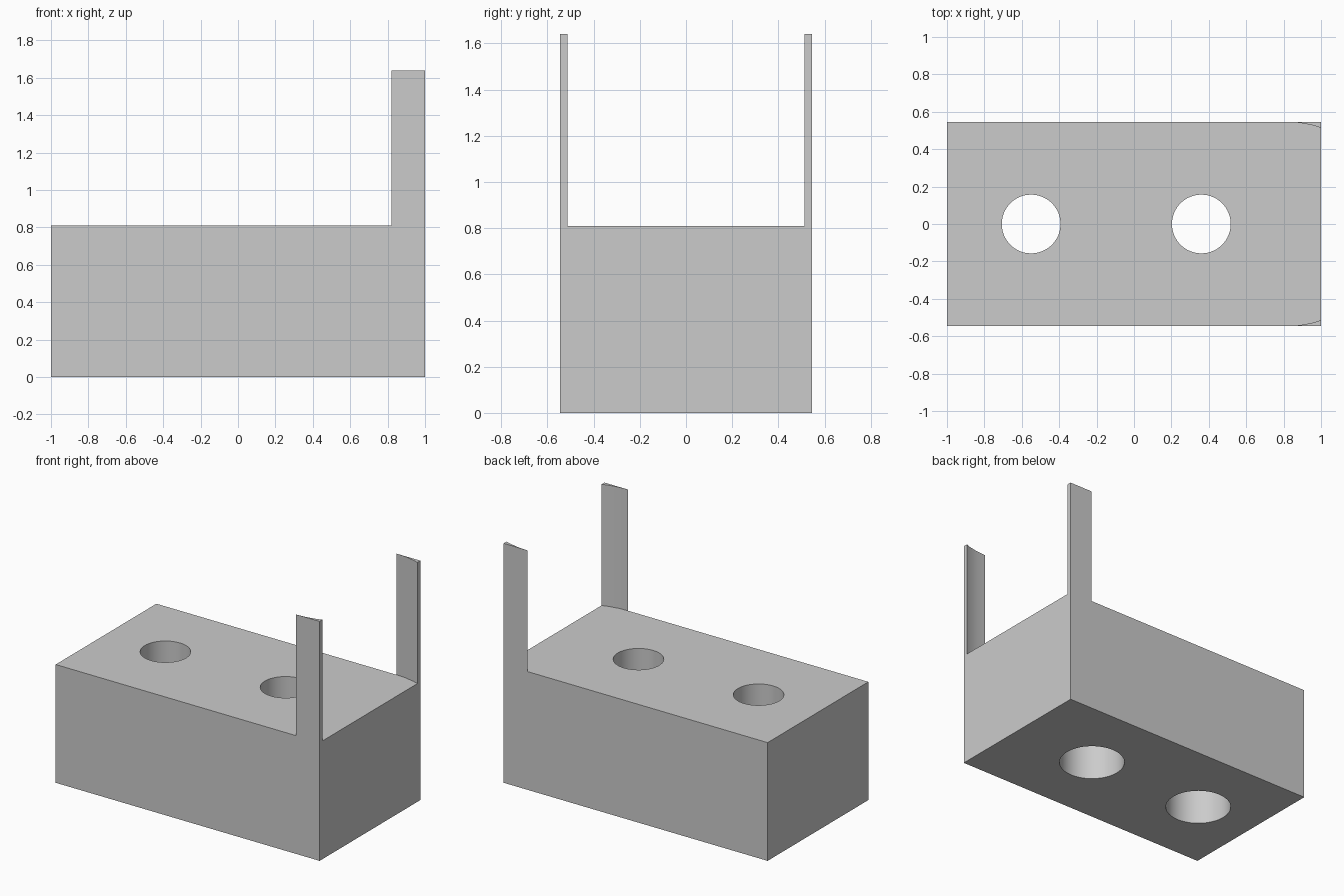
import bpy, bmesh, math

if "Cube" in bpy.data.objects:
    bpy.data.objects.remove(bpy.data.objects["Cube"])

HALF_Y = 0.545      # half depth, also the radius of the rounded cradle
DECK = 0.81         # height of the solid block
TOP = 1.64          # height of the prongs
PRONG_X = 0.82      # where the prongs begin
LEDGE = 0.5         # height of the step inside the holes

grey = bpy.data.materials.new("light grey")
grey.diffuse_color = (0.6, 0.6, 0.6, 1)
grey.use_nodes = True
grey.node_tree.nodes["Principled BSDF"].inputs["Base Color"].default_value = grey.diffuse_color


def prism(name, outline, z0, z1):
    """Extrude a closed xy outline between two heights."""
    bm = bmesh.new()
    base = bm.faces.new([bm.verts.new((x, y, z0)) for x, y in outline])
    ext = bmesh.ops.extrude_face_region(bm, geom=[base])
    for v in ext["geom"]:
        if isinstance(v, bmesh.types.BMVert):
            v.co.z = z1
    bmesh.ops.recalc_face_normals(bm, faces=bm.faces)
    mesh = bpy.data.meshes.new(name)
    bm.to_mesh(mesh)
    bm.free()
    mesh.materials.append(grey)
    obj = bpy.data.objects.new(name, mesh)
    bpy.context.collection.objects.link(obj)
    return obj


def circle(cx, r, n=64):
    return [(cx + r * math.cos(2 * math.pi * i / n), r * math.sin(2 * math.pi * i / n))
            for i in range(n)]


# Block with prongs, full height before cutting
body = prism("block_with_prongs",
             [(-1, -HALF_Y), (1, -HALF_Y), (1, HALF_Y), (-1, HALF_Y)], 0, TOP)

# Space above the deck, rounded between the two prongs
steps = 24
arc = [(PRONG_X + HALF_Y * math.sin(a), -HALF_Y * math.cos(a))
       for a in (math.pi * i / steps for i in range(steps + 1))]
space = [(-1.2, -0.7), (PRONG_X, -0.7)] + arc + [(PRONG_X, 0.7), (-1.2, 0.7)]
cutters = [prism("upper_space_cutter", space, DECK, TOP + 0.2)]

# Two through holes, wider from below
for i, x in enumerate((-0.55, 0.36)):
    cutters.append(prism(f"hole_cutter_{i}", circle(x, 0.157), -0.1, DECK + 0.1))
    cutters.append(prism(f"wide_hole_cutter_{i}", circle(x, 0.213), -0.1, LEDGE))

bpy.context.view_layer.objects.active = body
body.select_set(True)
for c in cutters:
    mod = body.modifiers.new(c.name, "BOOLEAN")
    mod.operation = "DIFFERENCE"
    mod.solver = "EXACT"
    mod.object = c
    bpy.ops.object.modifier_apply(modifier=mod.name)
for c in cutters:
    bpy.data.objects.remove(c)

bpy.ops.object.shade_smooth_by_angle(angle=math.radians(30))
